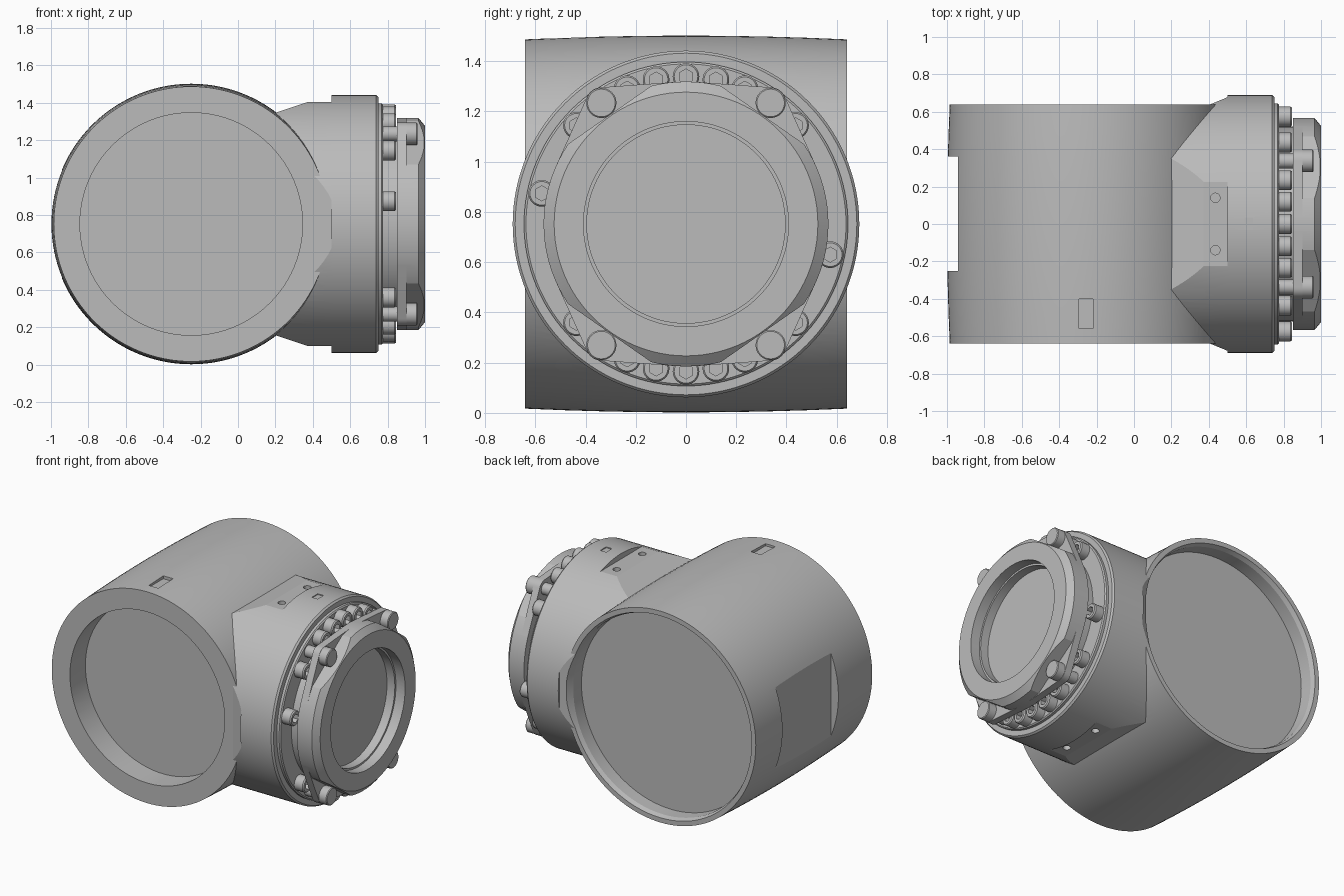
import bpy, bmesh, math
from mathutils import Matrix, Vector

if "Cube" in bpy.data.objects:
    bpy.data.objects.remove(bpy.data.objects["Cube"], do_unlink=True)

ZC = 0.752                                             # height of both axes
TO_X = Matrix.Rotation(math.pi / 2, 4, 'Y')            # local z becomes x
TO_Y = Matrix.Rotation(-math.pi / 2, 4, 'X')           # local z becomes y
SIDE = Matrix.Translation((0, 0, ZC)) @ TO_X           # frame of the side port
MAIN = Matrix.Translation((-0.25, 0, ZC)) @ TO_Y       # frame of the main barrel

metal = bpy.data.materials.new("grey_metal")
metal.use_nodes = True
grey = (0.5, 0.5, 0.5, 1)
metal.diffuse_color = grey
metal.node_tree.nodes["Principled BSDF"].inputs["Base Color"].default_value = grey


def finish(bm, name):
    bmesh.ops.recalc_face_normals(bm, faces=bm.faces)
    mesh = bpy.data.meshes.new(name)
    bm.to_mesh(mesh)
    bm.free()
    mesh.materials.append(metal)
    obj = bpy.data.objects.new(name, mesh)
    bpy.context.collection.objects.link(obj)
    return obj


def smooth(obj, degrees=15):
    mesh = obj.data
    for p in mesh.polygons:
        p.use_smooth = True
    mesh.set_sharp_from_angle(angle=math.radians(degrees))


def turned_bm(profile, frame, steps):
    """Solid of revolution from (radius, distance along axis) points."""
    bm = bmesh.new()
    verts = [bm.verts.new((r, 0, a)) for r, a in profile]
    edges = [bm.edges.new(pair) for pair in zip(verts, verts[1:])]
    bmesh.ops.spin(bm, geom=verts + edges, cent=(0, 0, 0), axis=(0, 0, 1),
                   angle=2 * math.pi, steps=steps, use_duplicate=False)
    bmesh.ops.remove_doubles(bm, verts=bm.verts, dist=0.0002)
    bm.transform(frame)
    return bm


def turned(name, profile, frame=SIDE, steps=96):
    return finish(turned_bm(profile, frame, steps), name)


def rod(name, r, a, b, frame=SIDE, steps=96):
    return turned(name, [(0, a), (r, a), (r, b), (0, b)], frame, steps)


def box(name, lo, hi):
    bm = bmesh.new()
    bmesh.ops.create_cube(bm, size=1)
    lo, hi = Vector(lo), Vector(hi)
    bm.transform(Matrix.Translation((lo + hi) / 2) @ Matrix.Diagonal((*(hi - lo), 1)))
    return finish(bm, name)


def clip(bm, point, normal):
    cut = bmesh.ops.bisect_plane(bm, geom=bm.verts[:] + bm.edges[:] + bm.faces[:],
                                 plane_co=point, plane_no=normal, clear_outer=True)
    edges = [e for e in cut["geom_cut"] if isinstance(e, bmesh.types.BMEdge)]
    if edges:
        bmesh.ops.holes_fill(bm, edges=edges, sides=0)


def combine(obj, tools, operation='DIFFERENCE'):
    """Apply booleans and discard the tool objects."""
    for tool in tools:
        mod = obj.modifiers.new("cut", 'BOOLEAN')
        mod.operation, mod.solver, mod.object = operation, 'EXACT', tool
        tool.hide_render = True
    bpy.context.view_layer.update()
    graph = bpy.context.evaluated_depsgraph_get()
    result = bpy.data.meshes.new_from_object(obj.evaluated_get(graph))
    obj.modifiers.clear()
    obj.data = result
    for tool in tools:
        bpy.data.objects.remove(tool, do_unlink=True)


def at_side(x, angle, radius):
    a = math.radians(angle)
    return Vector((x, radius * math.sin(a), ZC + radius * math.cos(a)))


# Slightly barrelled main housing
rings = [-0.64 + 0.16 * i for i in range(9)]
outer = [(0.75 - 0.015 * (y / 0.64) ** 2, y) for y in rings]
housing = turned("housing", [(0, -0.64)] + outer + [(0, 0.64)], MAIN, 128)

# Neck of the side port, trimmed by flats and sloping planes
bm = turned_bm([(0, 0.0), (0.69, 0.0), (0.69, 0.51), (0, 0.51)], SIDE, 128)
for s in (-1, 1):
    clip(bm, (0, 0, ZC + s * 0.652), (0, 0, s))
    clip(bm, (0.2, 0, ZC + s * 0.595), (-0.33, 0, s))
    clip(bm, (0.42, s * 0.645, 0), (-0.41, s, 0))
neck = finish(bm, "neck")
combine(housing, [neck], 'UNION')

# Recesses, rear flat, top notch and pad holes
cutters = [
    rod("front_recess", 0.595, -0.8, -0.47, MAIN),
    turned("back_recess", [(0, 0.52), (0.69, 0.52), (0.69, 0.61), (0.71, 0.66), (0, 0.66)], MAIN),
    box("rear_flat", (-1.2, -0.25, 0.3), (-0.94, 0.36, 1.2)),
    box("top_notch", (-0.295, -0.56, 1.475), (-0.22, -0.4, 1.6)),
]
for y in (-0.14, 0.14):
    for s in (-1, 1):
        frame = Matrix.Translation((0.435, y, ZC + s * 0.68))
        cutters.append(rod("pad_hole", 0.025, -0.055, 0.055, frame, 20))
combine(housing, cutters)
smooth(housing)

# Flange with a stepped seat for the bolts
flange = turned("flange", [(0, 0.5), (0.69, 0.5), (0.69, 0.738), (0.68, 0.75), (0.645, 0.75),
                           (0.645, 0.768), (0.637, 0.775), (0, 0.775)], SIDE, 128)
combine(flange, [box("index_mark", (0.59, -0.03, ZC + 0.683), (0.635, 0.035, 1.6))])
smooth(flange)
smooth(rod("spigot", 0.52, 0.77, 0.865))

# Cover: chamfered disc with flats facing the four corner screws
corners = [(sy * 0.337, sz * 0.482) for sy in (-1, 1) for sz in (-1, 1)]
bm = turned_bm([(0, 0.85), (0.567, 0.85), (0.567, 0.965), (0.525, 1.0), (0, 1.0)], SIDE, 96)
for y, z in corners:
    n = Vector((0, y, z)).normalized()
    clip(bm, Vector((0, 0, ZC)) + n * 0.53, n)
cover = finish(bm, "cover")

# Ear plate: hull around the disc and the corner screws
bm = bmesh.new()
for y, z, r in [(0, 0, 0.567)] + [(y, z, 0.062) for y, z in corners]:
    n = 96 if r > 0.1 else 32
    for i in range(n):
        a = 2 * math.pi * i / n
        for x in (0.85, 0.9):
            bm.verts.new((x, y + r * math.cos(a), ZC + z + r * math.sin(a)))
hull = bmesh.ops.convex_hull(bm, input=bm.verts)
bmesh.ops.delete(bm, geom=list({v for v in hull["geom_interior"] + hull["geom_unused"]
                                if isinstance(v, bmesh.types.BMVert)}), context='VERTS')
bmesh.ops.dissolve_limit(bm, angle_limit=0.01, verts=bm.verts, edges=bm.edges)
ears = finish(bm, "ears")
combine(cover, [ears], 'UNION')
window = turned("window", [(0, 0.87), (0.395, 0.87), (0.395, 0.93), (0.408, 0.93),
                           (0.408, 1.1), (0, 1.1)])
combine(cover, [window])
smooth(cover)

# Corner screws
for i, (y, z) in enumerate(corners):
    frame = Matrix.Translation((0, y, ZC + z)) @ TO_X
    screw = turned(f"corner_screw_{i + 1}", [(0, 0.775), (0.04, 0.775), (0.04, 0.895), (0.06, 0.895),
                                             (0.06, 0.955), (0.055, 0.96), (0, 0.96)], frame, 32)
    smooth(screw, 30)

# Socket-head bolts around the flange
bolt = turned("flange_bolt", [(0, 0), (0.053, 0), (0.053, 0.062), (0.047, 0.07), (0, 0.07)], TO_X, 32)
combine(bolt, [rod("socket", 0.03, 0.035, 0.1, TO_X, 6)])
smooth(bolt, 25)
half = [0, 11.7, -11.7, 23.5, -23.5, 48, -48, -78]
for i, angle in enumerate(half + [a + 180 for a in half]):
    copy = bolt if i == 0 else bolt.copy()
    if i:
        copy.name = f"flange_bolt_{i + 1}"
        bpy.context.collection.objects.link(copy)
    copy.location = at_side(0.775, angle, 0.587)
